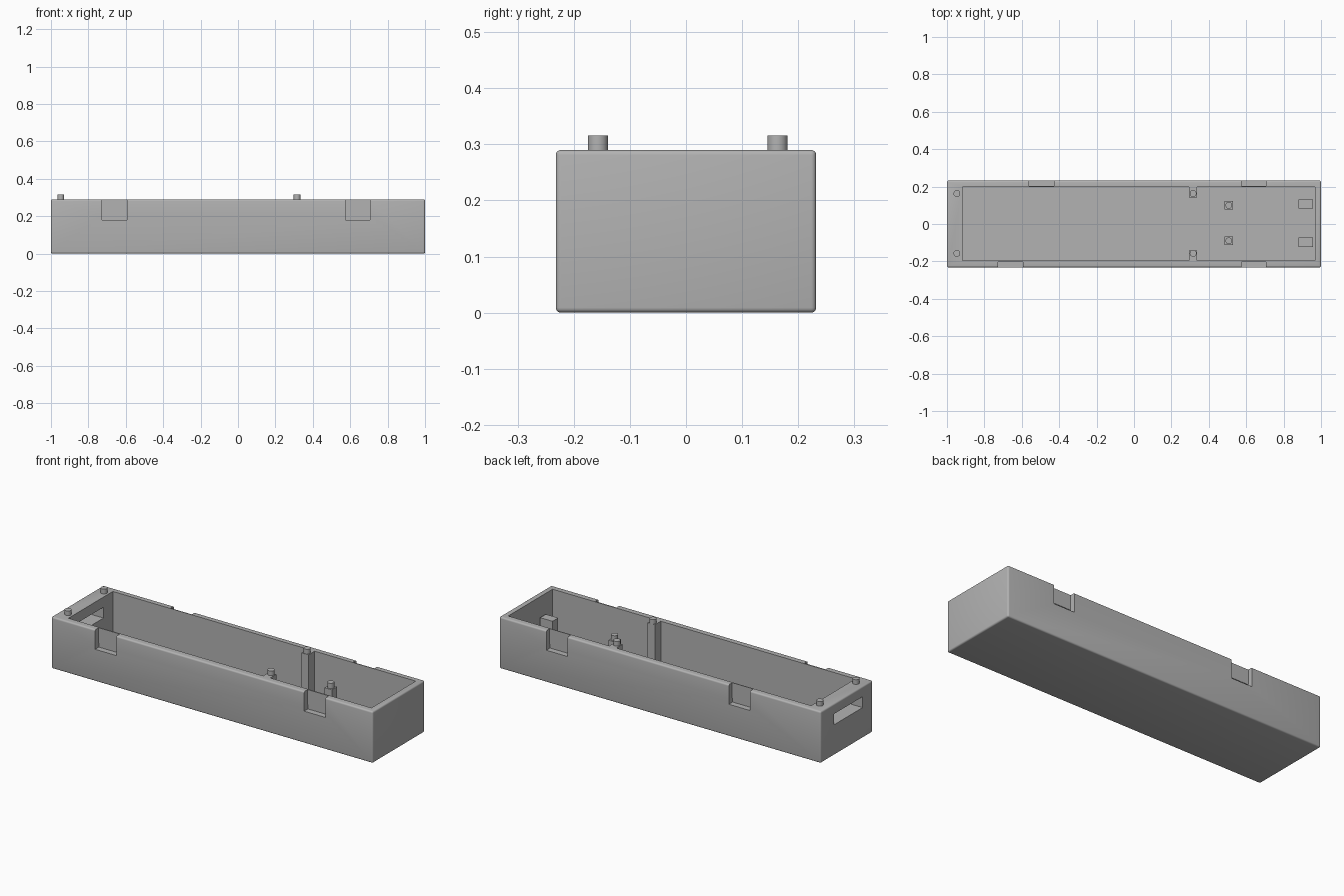
import bpy
import bmesh

default = bpy.data.objects.get("Cube")
if default:
    bpy.data.objects.remove(default, do_unlink=True)

grey = bpy.data.materials.new("plain grey")
grey.use_nodes = True
COLOUR = (0.45, 0.45, 0.45, 1)
grey.diffuse_color = COLOUR
grey.node_tree.nodes["Principled BSDF"].inputs["Base Color"].default_value = COLOUR


def finish(name, bm):
    mesh = bpy.data.meshes.new(name)
    bm.to_mesh(mesh)
    bm.free()
    mesh.materials.append(grey)
    ob = bpy.data.objects.new(name, mesh)
    bpy.context.collection.objects.link(ob)
    return ob


def box(name, x, y, z, round_edges=0):
    """Box spanning three (low, high) ranges; sides and bottom may be rounded."""
    bm = bmesh.new()
    bmesh.ops.create_cube(bm, size=1)
    for v in bm.verts:
        v.co = [r[0] if c < 0 else r[1] for c, r in zip(v.co, (x, y, z))]
    if round_edges:
        edges = [e for e in bm.edges if any(v.co.z < z[1] for v in e.verts)]
        bmesh.ops.bevel(bm, geom=edges, offset=round_edges, segments=4,
                        profile=0.5, affect='EDGES')
    return finish(name, bm)


def peg(name, x, y, low, high):
    bm = bmesh.new()
    bmesh.ops.create_cone(bm, cap_ends=True, segments=32, radius1=0.018,
                          radius2=0.018, depth=high - low)
    bmesh.ops.translate(bm, verts=bm.verts, vec=(x, y, (low + high) / 2))
    return smooth(finish(name, bm))


def smooth(ob):
    bpy.ops.object.select_all(action='DESELECT')
    ob.select_set(True)
    bpy.context.view_layer.objects.active = ob
    bpy.ops.object.shade_smooth_by_angle()
    return ob


def cut(target, cutter):
    mod = target.modifiers.new("cut", 'BOOLEAN')
    mod.operation = 'DIFFERENCE'
    mod.solver = 'EXACT'
    mod.object = cutter
    bpy.context.view_layer.objects.active = target
    bpy.ops.object.modifier_apply(modifier=mod.name)
    bpy.data.objects.remove(cutter, do_unlink=True)


RIM, FLOOR, HALF = 0.29, 0.035, 0.232

# Open tray with a thick left-hand end
tray = box("tray", (-1, 1), (-HALF, HALF), (0, RIM), 0.009)
cut(tray, box("cavity", (-0.917, 0.967), (-0.196, 0.198), (FLOOR, 0.5)))

# Cable slot through the thick end
cut(tray, box("slot", (-1.1, -0.85), (-0.14, 0.115), (0.172, 0.233)))

# Clip recesses in the long walls, each with a slightly deeper catch
for side, x in ((-1, -0.66), (-1, 0.64), (1, -0.495), (1, 0.64)):
    for depth, top in ((0.03, 0.5), (0.033, 0.205)):
        y = sorted((side * (HALF - depth), side * 0.3))
        cut(tray, box("recess", (x - 0.066, x + 0.066), y, (0.18, top)))
smooth(tray)

for label, side in (("front", -1), ("back", 1)):
    # Lid pegs on the end wall and on tall posts against the long walls
    y = side * 0.16 + 0.003
    peg(label + "_end_peg", -0.947, y, RIM - 0.005, 0.316)
    box(label + "_tall_post", (0.294, 0.338),
        sorted((side * 0.143, side * 0.205)), (FLOOR - 0.005, RIM))
    peg(label + "_post_peg", 0.316, y, RIM - 0.005, 0.316)

    # Short board supports with locating pegs
    y = side * 0.095 + 0.005
    box(label + "_short_post", (0.483, 0.53), (y - 0.023, y + 0.023),
        (FLOOR - 0.005, 0.17))
    peg(label + "_board_peg", 0.507, y, 0.165, 0.2)

    # Rest blocks near the right-hand end
    y = side * 0.102 + 0.005
    box(label + "_rest_block", (0.88, 0.957), (y - 0.025, y + 0.025),
        (FLOOR - 0.005, 0.18))
